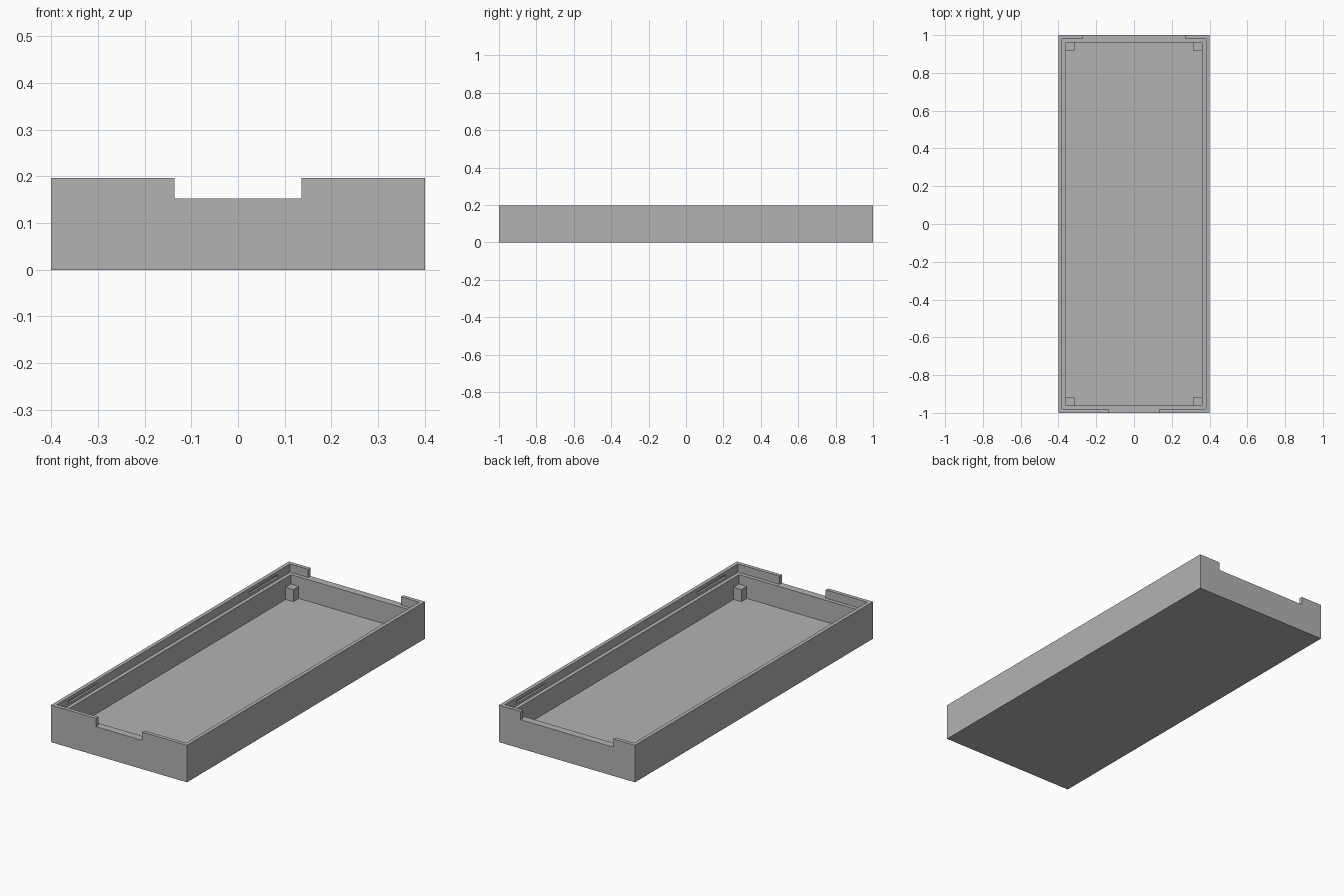
import bpy

# Remove the default cube
if "Cube" in bpy.data.objects:
    bpy.data.objects.remove(bpy.data.objects["Cube"], do_unlink=True)

# Overall sizes
HALF_X, HALF_Y, TOP = 0.4, 1.0, 0.197
FLOOR, LEDGE, POST_TOP = 0.038, 0.153, 0.103
WALL, LIP, POST = 0.04, 0.02, 0.045
SPILL = 0.1

grey = bpy.data.materials.new("plain_grey")
grey.use_nodes = True
colour = (0.45, 0.45, 0.45, 1)
grey.diffuse_color = colour
grey.node_tree.nodes["Principled BSDF"].inputs["Base Color"].default_value = colour


def box(name, low, high):
    """Axis-aligned box between two corners."""
    bpy.ops.mesh.primitive_cube_add(size=1)
    ob = bpy.context.object
    ob.name = ob.data.name = name
    for v in ob.data.vertices:
        v.co = [h if c > 0 else l for c, l, h in zip(v.co, low, high)]
    ob.data.materials.append(grey)
    return ob


def cut(target, low, high):
    """Cut a box out of the target, then drop the cutter."""
    cutter = box("cutter", low, high)
    cutter.hide_render = True
    mod = target.modifiers.new("cut", "BOOLEAN")
    mod.operation = "DIFFERENCE"
    mod.solver = "EXACT"
    mod.object = cutter
    bpy.context.view_layer.objects.active = target
    bpy.ops.object.modifier_apply(modifier=mod.name)
    bpy.data.objects.remove(cutter, do_unlink=True)


# Tray body: main cavity, then a wider recess that leaves the ledge and thin lip
tray = box("tray", (-HALF_X, -HALF_Y, 0), (HALF_X, HALF_Y, TOP))
for inset, bottom in ((WALL, FLOOR), (LIP, LEDGE)):
    x, y = HALF_X - inset, HALF_Y - inset
    cut(tray, (-x, -y, bottom), (x, y, TOP + SPILL))

# Openings in the end lips: narrow at the front, wide at the back
for side, half in ((-1, 0.136), (1, 0.273)):
    ys = sorted((side * (HALF_Y - WALL), side * (HALF_Y + SPILL)))
    cut(tray, (-half, ys[0], LEDGE), (half, ys[1], TOP + SPILL))

# Snap grooves inside the long lips, near each corner
for sx in (-1, 1):
    for sy in (-1, 1):
        xs = sorted((sx * (HALF_X - WALL), sx * (HALF_X - LIP / 2)))
        ys = sorted((sy * 0.64, sy * 0.88))
        cut(tray, (xs[0], ys[0], 0.166), (xs[1], ys[1], 0.18))

# Support posts in the inner corners
for sx, x_name in ((-1, "right"), (1, "left")):
    for sy, y_name in ((-1, "front"), (1, "back")):
        x, y = HALF_X - WALL, HALF_Y - WALL
        xs = sorted((sx * x, sx * (x - POST)))
        ys = sorted((sy * y, sy * (y - POST)))
        box(f"{y_name}_{x_name}_post", (xs[0], ys[0], FLOOR), (xs[1], ys[1], POST_TOP))
